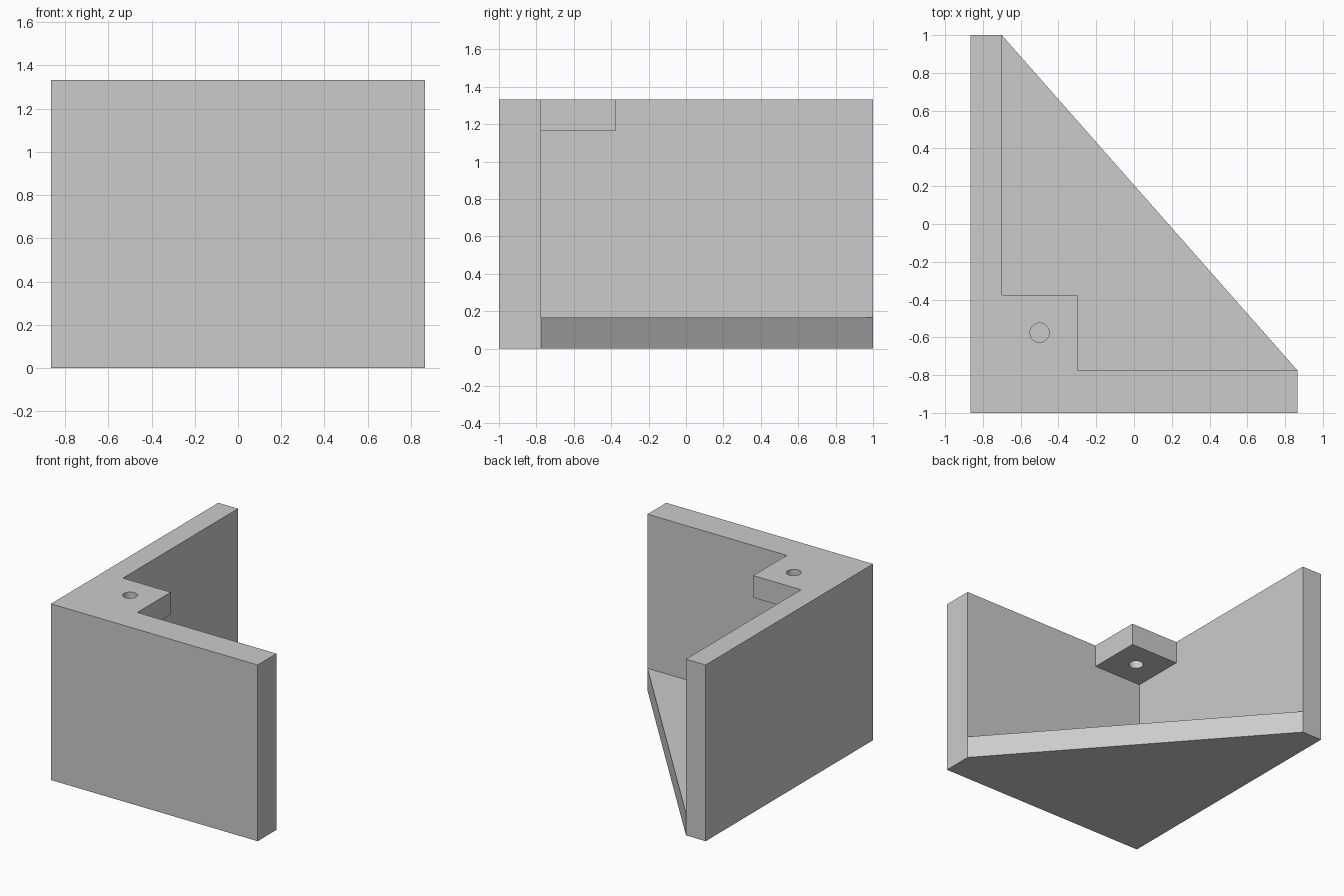
import bpy
import bmesh
import math

if "Cube" in bpy.data.objects:
    bpy.data.objects.remove(bpy.data.objects["Cube"], do_unlink=True)

HALF_W, HALF_D, HEIGHT = 0.865, 1.0, 1.333
WALL_X, WALL_Y = -0.70, -0.775      # inner faces of the two walls
SLAB = 0.167                        # floor and tab thickness
TAB_X, TAB_Y = -0.30, -0.375        # free corner of the tab
HOLE_X, HOLE_Y, HOLE_R = -0.50, -0.575, 0.051

grey = bpy.data.materials.new("light_grey")
grey.use_nodes = True
grey.diffuse_color = (0.6, 0.6, 0.6, 1)
grey.node_tree.nodes["Principled BSDF"].inputs["Base Color"].default_value = (0.6, 0.6, 0.6, 1)


def prism(name, outline, z0, z1):
    """Extrude a plan outline from z0 up to z1."""
    bm = bmesh.new()
    face = bm.faces.new([bm.verts.new((x, y, z0)) for x, y in outline])
    top = bmesh.ops.extrude_face_region(bm, geom=[face])["geom"]
    for v in top:
        if isinstance(v, bmesh.types.BMVert):
            v.co.z = z1
    bmesh.ops.recalc_face_normals(bm, faces=bm.faces)
    mesh = bpy.data.meshes.new(name)
    bm.to_mesh(mesh)
    bm.free()
    mesh.materials.append(grey)
    obj = bpy.data.objects.new(name, mesh)
    bpy.context.collection.objects.link(obj)
    return obj


def subtract(target, cutter):
    """Cut one object out of another and discard the cutter."""
    cutter.hide_render = True
    mod = target.modifiers.new("cut", "BOOLEAN")
    mod.operation = "DIFFERENCE"
    mod.solver = "EXACT"
    mod.object = cutter
    bpy.context.view_layer.objects.active = target
    bpy.ops.object.modifier_apply(modifier=mod.name)
    bpy.data.objects.remove(cutter, do_unlink=True)


# Solid corner block with a diagonal back face
bracket = prism("corner_bracket", [
    (-HALF_W, -HALF_D), (HALF_W, -HALF_D), (HALF_W, WALL_Y),
    (WALL_X, HALF_D), (-HALF_W, HALF_D)], 0, HEIGHT)

# Cavity between the walls, leaving the mounting tab in the top corner
cavity = prism("cavity_cutter", [
    (WALL_X, WALL_Y), (HALF_W, WALL_Y), (HALF_W, HALF_D), (WALL_X, HALF_D)],
    SLAB, HEIGHT + 0.2)
tab = prism("tab_keeper", [
    (-HALF_W, -HALF_D), (TAB_X, -HALF_D), (TAB_X, TAB_Y), (-HALF_W, TAB_Y)],
    HEIGHT - SLAB, HEIGHT + 0.4)
subtract(cavity, tab)
subtract(bracket, cavity)

# Screw hole through the tab
circle = [(HOLE_X + HOLE_R * math.cos(a), HOLE_Y + HOLE_R * math.sin(a))
          for a in (math.tau * i / 32 for i in range(32))]
subtract(bracket, prism("hole_cutter", circle, HEIGHT - 2 * SLAB, HEIGHT + 0.2))

# Smooth the hole, keep all other edges sharp
bpy.ops.object.select_all(action="DESELECT")
bracket.select_set(True)
bpy.context.view_layer.objects.active = bracket
bpy.ops.object.shade_smooth_by_angle(angle=math.radians(30))
